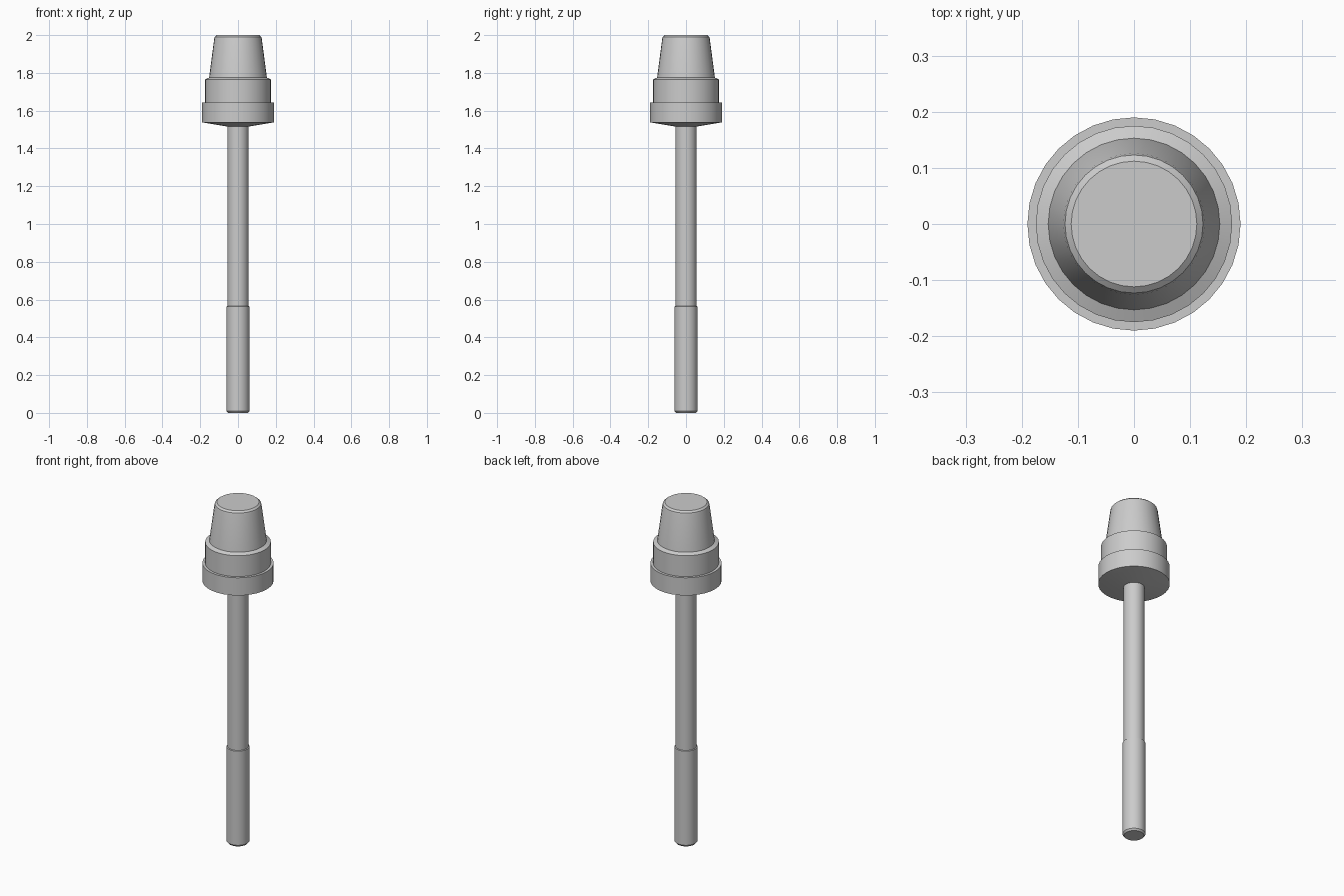
import bpy, bmesh, math

if "Cube" in bpy.data.objects:
    bpy.data.objects.remove(bpy.data.objects["Cube"])

SIDES = 32


def lathe(name, profile):
    """Closed turned part from (radius, height) pairs, bottom to top."""
    bm = bmesh.new()
    rings = []
    for r, z in profile:
        rings.append([bm.verts.new((r * math.cos(2 * math.pi * i / SIDES),
                                    r * math.sin(2 * math.pi * i / SIDES), z))
                      for i in range(SIDES)])
    for a, b in zip(rings, rings[1:]):
        for i in range(SIDES):
            j = (i + 1) % SIDES
            bm.faces.new((a[i], a[j], b[j], b[i]))
    bm.faces.new(rings[0][::-1])
    bm.faces.new(rings[-1])
    mesh = bpy.data.meshes.new(name)
    bm.to_mesh(mesh)
    bm.free()
    obj = bpy.data.objects.new(name, mesh)
    bpy.context.collection.objects.link(obj)
    bpy.ops.object.select_all(action='DESELECT')
    obj.select_set(True)
    bpy.context.view_layer.objects.active = obj
    bpy.ops.object.shade_smooth_by_angle(angle=math.radians(30))
    return obj


# Handle: thicker grip with a chamfered end, then a slimmer shaft
lathe("handle", [(0.053, 0), (0.061, 0.01), (0.061, 0.563),
                 (0.056, 0.565), (0.056, 1.517)])

# Head: sloped underside, flange, band, tapered cap with a rounded top edge
lathe("head", [(0.056, 1.516), (0.19, 1.538), (0.19, 1.642), (0.175, 1.642),
               (0.175, 1.765), (0.153, 1.775), (0.126, 1.98),
               (0.123, 1.991), (0.112, 2.0)])
